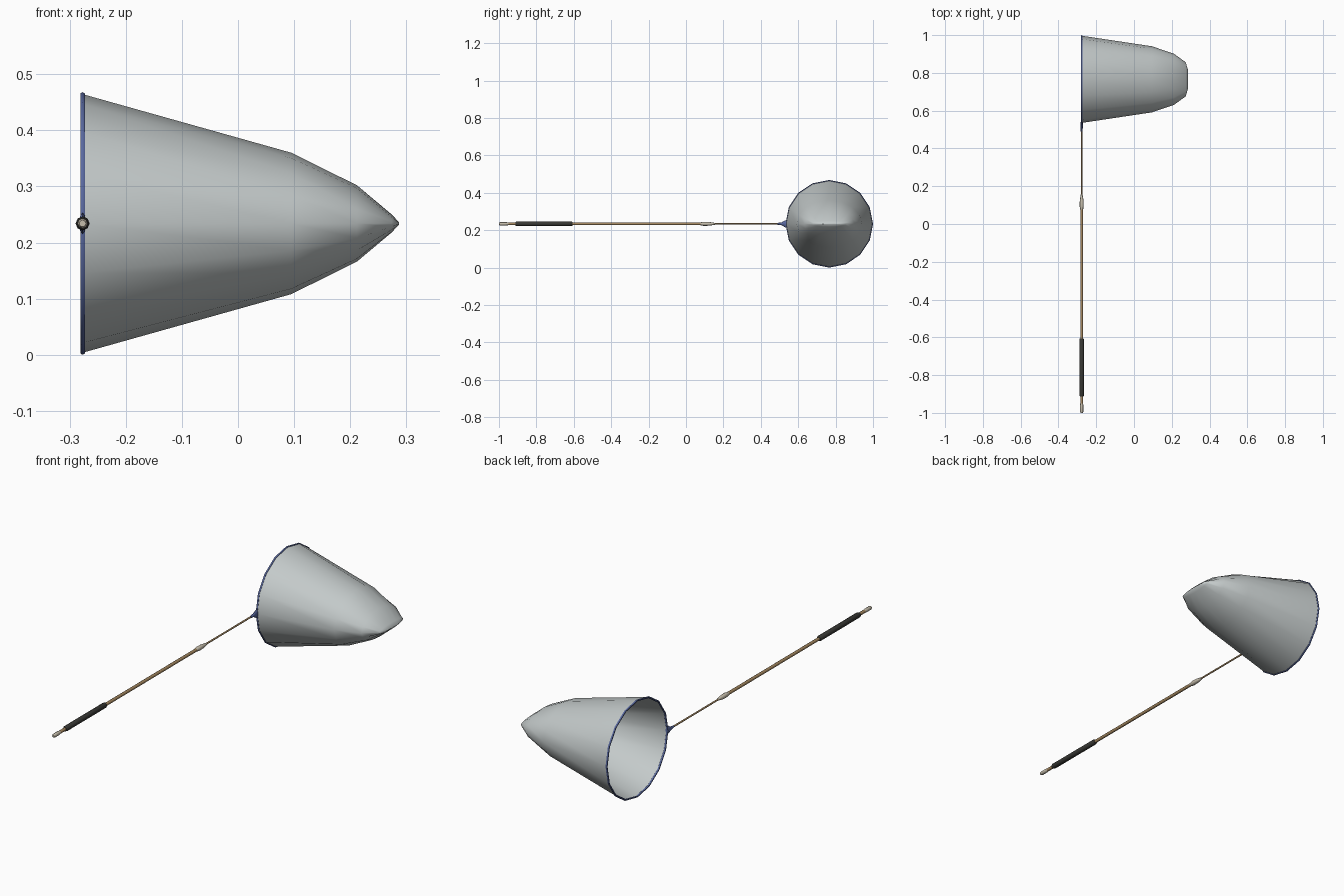
import bpy, bmesh
from math import sin, cos, pi, radians

cube = bpy.data.objects.get("Cube")
if cube:
    bpy.data.objects.remove(cube, do_unlink=True)

POLE_X, MID_Z = -0.277, 0.234      # line of the handle
HOOP_Y, HOOP_R = 0.766, 0.2295     # centre and radius of the hoop


def material(name, rgb):
    m = bpy.data.materials.new(name)
    m.use_nodes = True
    m.diffuse_color = (*rgb, 1)
    m.node_tree.nodes["Principled BSDF"].inputs["Base Color"].default_value = (*rgb, 1)
    return m


net_grey = material("net grey", (0.55, 0.59, 0.59))
hoop_blue = material("hoop blue", (0.10, 0.14, 0.35))
wood = material("wood", (0.38, 0.25, 0.12))
metal = material("pale metal", (0.56, 0.51, 0.41))
rubber = material("dark rubber", (0.04, 0.04, 0.035))


def loft(name, rings, mat, caps=(True, True), closed=False, angle=60):
    """Skin a list of equal point rings into one object."""
    bm = bmesh.new()
    rows = [[bm.verts.new(p) for p in ring] for ring in rings]
    n = len(rows[0])
    for a, b in zip(rows, rows[1:] + (rows[:1] if closed else [])):
        for i in range(n):
            j = (i + 1) % n
            bm.faces.new((a[i], a[j], b[j], b[i]))
    if not closed:
        for use, row in zip(caps, (rows[0], rows[-1])):
            if use:
                bm.faces.new(row)
    bmesh.ops.recalc_face_normals(bm, faces=bm.faces)
    mesh = bpy.data.meshes.new(name)
    bm.to_mesh(mesh)
    bm.free()
    obj = bpy.data.objects.new(name, mesh)
    bpy.context.collection.objects.link(obj)
    mesh.materials.append(mat)
    bpy.ops.object.select_all(action='DESELECT')
    obj.select_set(True)
    bpy.context.view_layer.objects.active = obj
    bpy.ops.object.shade_smooth_by_angle(angle=radians(angle))
    return obj


def turned(name, profile, mat, sides=8):
    """Part along the handle; profile holds (y, x radius, z radius)."""
    rings = [[(POLE_X + rx * cos(2 * pi * i / sides), y, MID_Z + rz * sin(2 * pi * i / sides))
              for i in range(sides)] for y, rx, rz in profile]
    return loft(name, rings, mat)


def round_part(name, profile, mat):
    return turned(name, [(y, r, r) for y, r in profile], mat)


# Net bag: round mouth narrowing to a flattened closed end
bag = [(-0.279, 0.231, 0.231), (0.095, 0.175, 0.126), (0.212, 0.135, 0.068),
       (0.274, 0.090, 0.016), (0.287, 0.045, 0.002)]
loft("net_bag", [[(x, HOOP_Y + ry * cos(pi * i / 8), MID_Z + rz * sin(pi * i / 8))
                  for i in range(16)] for x, ry, rz in bag],
     net_grey, caps=(False, True), angle=80)

# Hoop around the mouth
hoop = []
for i in range(16):
    a = pi * i / 8
    ring = []
    for k in range(6):
        b = pi * k / 3
        r = HOOP_R + 0.0045 * cos(b)
        ring.append((POLE_X + 0.0045 * sin(b), HOOP_Y + r * cos(a), MID_Z + r * sin(a)))
    hoop.append(ring)
loft("hoop", hoop, hoop_blue, closed=True)

# Flared bracket joining the rod to the hoop
turned("hoop_bracket", [(0.490, 0.005, 0.005), (0.512, 0.006, 0.008),
                        (0.530, 0.006, 0.019), (0.541, 0.006, 0.019)], hoop_blue)

# Handle from the hoop back to the butt
round_part("thin_rod", [(0.14, 0.004), (0.50, 0.004)], wood)
round_part("ferrule", [(0.078, 0.008), (0.095, 0.011), (0.125, 0.010), (0.155, 0.005)], metal)
round_part("pole", [(-0.96, 0.0075), (0.09, 0.0075)], wood)
round_part("grip", [(-0.912, 0.010), (-0.906, 0.0125), (-0.612, 0.0125), (-0.606, 0.010)], rubber)
round_part("end_cap", [(-1.0, 0.006), (-0.993, 0.009), (-0.962, 0.009), (-0.950, 0.0075)], metal)
